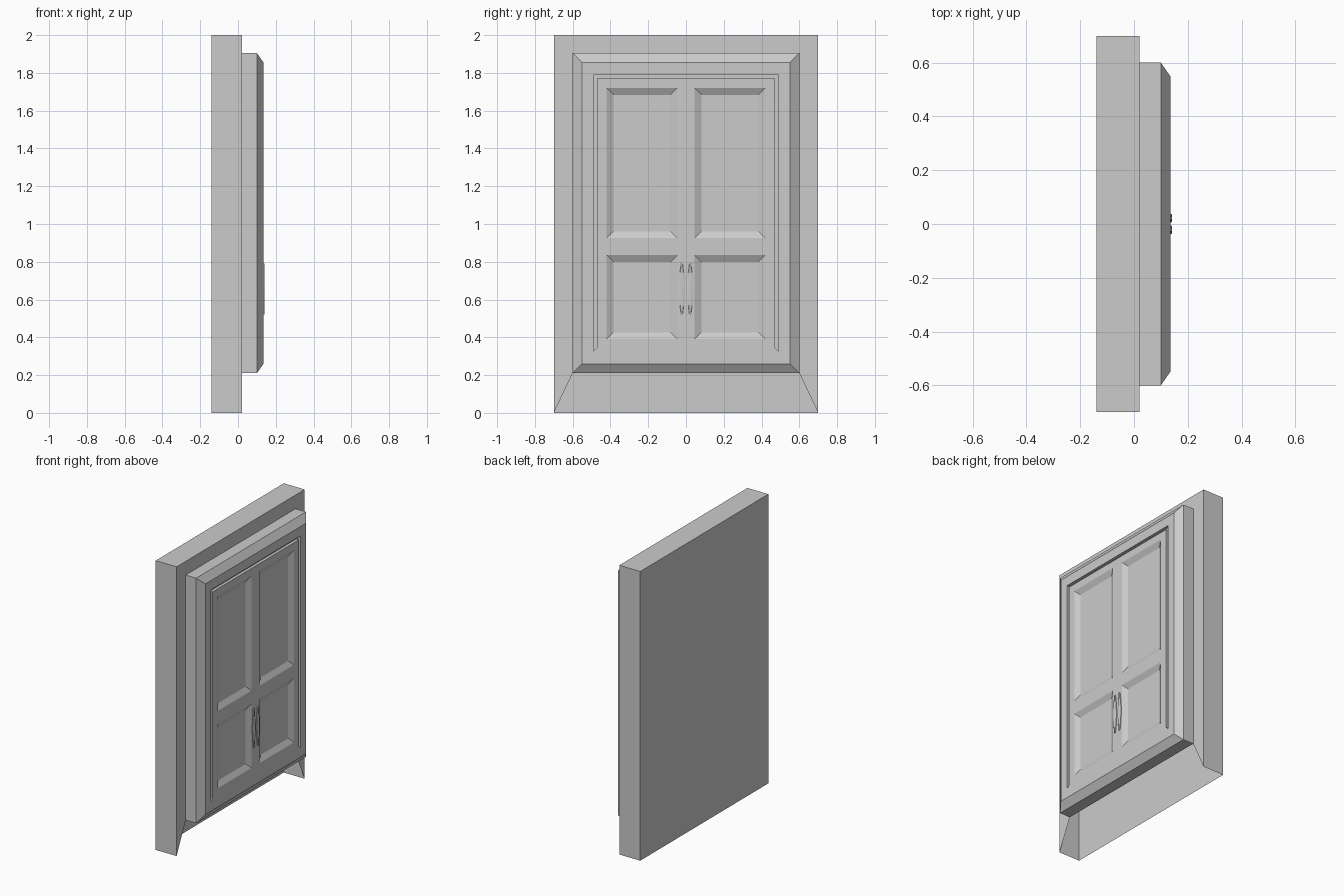
import bpy, bmesh, math

if "Cube" in bpy.data.objects:
    bpy.data.objects.remove(bpy.data.objects["Cube"])

SLAB_BACK, SLAB_FRONT = -0.14, 0.02
DOOR, SUNK = 0.135, 0.115        # door face and recess floor along x


def mesh_object(name, bm):
    bmesh.ops.recalc_face_normals(bm, faces=bm.faces)
    me = bpy.data.meshes.new(name)
    bm.to_mesh(me)
    bm.free()
    ob = bpy.data.objects.new(name, me)
    bpy.context.collection.objects.link(ob)
    return ob


def loft(name, sections):
    """Solid through (x, [(y, z), ...]) sections, capped at both ends."""
    bm = bmesh.new()
    rings = [[bm.verts.new((x, y, z)) for y, z in pts] for x, pts in sections]
    n = len(rings[0])
    for a, b in zip(rings, rings[1:]):
        for i in range(n):
            j = (i + 1) % n
            bm.faces.new((a[i], a[j], b[j], b[i]))
    bm.faces.new(rings[0][::-1])
    bm.faces.new(rings[-1])
    return mesh_object(name, bm)


def rect(y0, y1, z0, z1, inset=0.0):
    return [(y0 + inset, z0 + inset), (y1 - inset, z0 + inset),
            (y1 - inset, z1 - inset), (y0 + inset, z1 - inset)]


def shade(ob):
    bpy.ops.object.select_all(action='DESELECT')
    ob.select_set(True)
    bpy.context.view_layer.objects.active = ob
    bpy.ops.object.shade_smooth_by_angle(angle=math.radians(25))


# Wall slab: hollow shell, open underneath and below the door block
bm = bmesh.new()
back = [bm.verts.new((SLAB_BACK, y, z)) for y, z in rect(-0.7, 0.7, 0, 2)]
rim = [bm.verts.new((SLAB_FRONT, y, z)) for y, z in rect(-0.7, 0.7, 0, 2)]
hole = [bm.verts.new((SLAB_FRONT, y, z)) for y, z in rect(-0.6, 0.6, 0.21, 1.905)]
bm.faces.new(back[::-1])
for i in (1, 2, 3):              # right, top and left; the bottom stays open
    j = (i + 1) % 4
    bm.faces.new((back[i], back[j], rim[j], rim[i]))
    bm.faces.new((rim[i], rim[j], hole[j], hole[i]))
wall = mesh_object("wall_slab", bm)

# Raised door block with chamfered front edge
door = loft("door_block", [(SLAB_FRONT, rect(-0.6, 0.6, 0.21, 1.905)),
                           (0.10, rect(-0.6, 0.6, 0.21, 1.905)),
                           (DOOR, rect(-0.6, 0.6, 0.21, 1.905, 0.05))])

# Cutters: four panels with sloping borders, and the groove around the doors
cutters = []
for side in (-1, 1):
    y0, y1 = sorted((side * 0.045, side * 0.42))
    for z0, z1 in ((0.39, 0.835), (0.925, 1.72)):
        cutters.append(loft("panel_cutter", [
            (SUNK, rect(y0, y1, z0, z1, 0.036)),
            (DOOR + 0.01, rect(y0, y1, z0, z1, -0.018))]))
groove = [(-0.49, 0.325), (-0.47, 0.345), (-0.47, 1.77), (0.47, 1.77),
          (0.47, 0.345), (0.49, 0.325), (0.49, 1.79), (-0.49, 1.79)]
cutters.append(loft("groove_cutter", [(SUNK, groove), (DOOR + 0.01, groove)]))

bpy.context.view_layer.objects.active = door
for c in cutters:
    c.hide_render = True
    mod = door.modifiers.new("cut", 'BOOLEAN')
    mod.operation, mod.solver, mod.object = 'DIFFERENCE', 'EXACT', c
    bpy.ops.object.modifier_apply(modifier=mod.name)
for c in cutters:
    bpy.data.objects.remove(c)

# Open the hidden back of the door block into the slab
bm = bmesh.new()
bm.from_mesh(door.data)
hidden = [f for f in bm.faces if all(v.co.x < SLAB_FRONT + 0.001 for v in f.verts)]
bmesh.ops.delete(bm, geom=hidden, context='FACES')
bm.to_mesh(door.data)
bm.free()

# Pair of slim bowed handles
for side, label in ((-1, "left"), (1, "right")):
    def outline(scale):
        arc = [(math.sin(math.pi * (0.08 + 0.84 * i / 8)), 0.52 + 0.27 * i / 8)
               for i in range(9)]
        half = [(0.016 * s * scale, z) for s, z in arc]
        return ([(side * 0.022 + h, z) for h, z in half] +
                [(side * 0.022 - h, z) for h, z in reversed(half)])
    shade(loft(label + "_handle", [(DOOR - 0.002, outline(1)),
                                   (DOOR + 0.004, outline(1)),
                                   (DOOR + 0.006, outline(0.7))]))

shade(wall)
shade(door)
